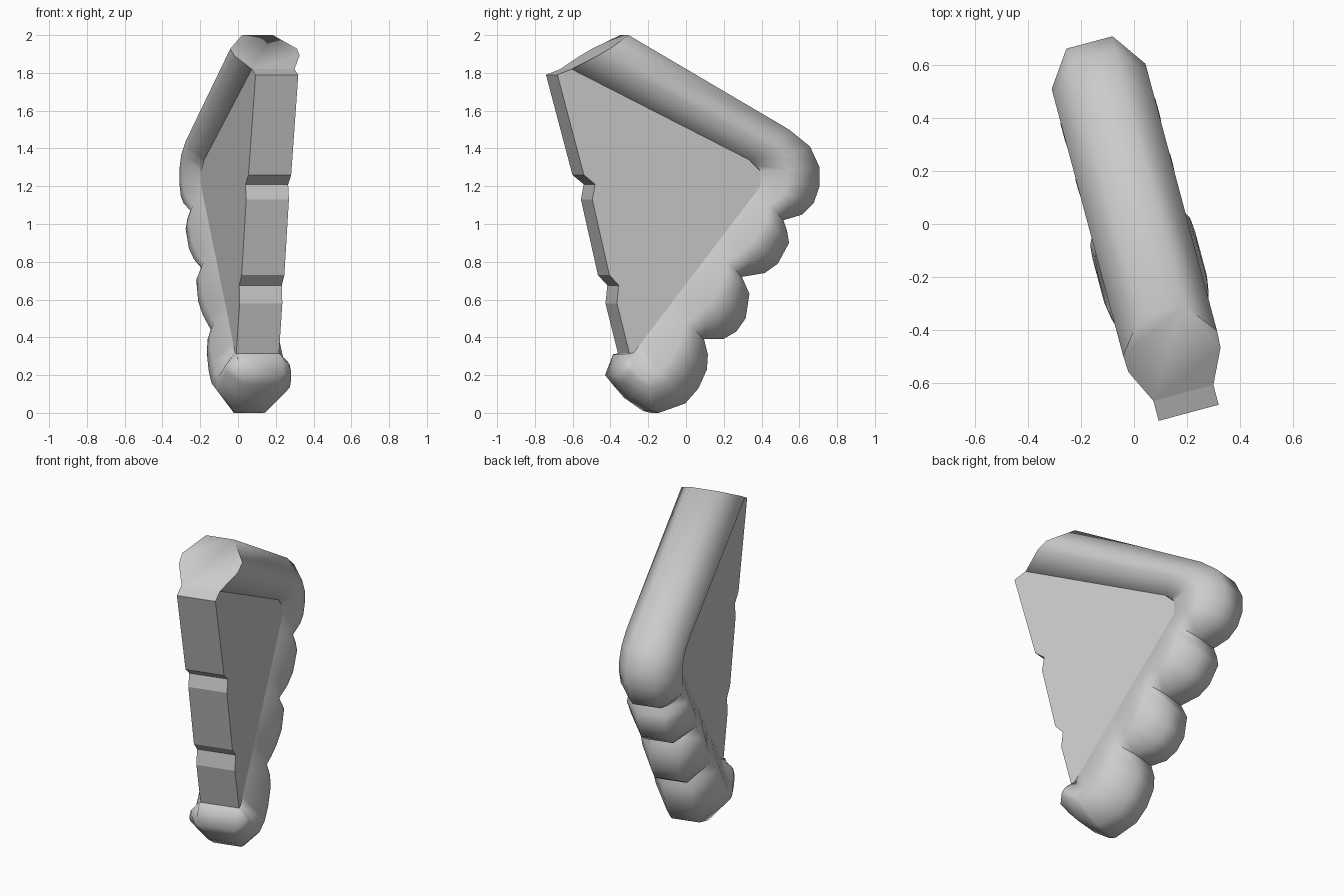
import bpy, bmesh, math
from mathutils import Matrix, Vector

if "Cube" in bpy.data.objects:
    bpy.data.objects.remove(bpy.data.objects["Cube"])

TURN = Matrix.Rotation(math.radians(15), 4, 'Z')
MID = 0.015          # centre of the thickness
HALF = 0.117         # half thickness of the slab

grey = bpy.data.materials.new("light_grey")
grey.diffuse_color = (0.6, 0.6, 0.6, 1)
grey.use_nodes = True
grey.node_tree.nodes["Principled BSDF"].inputs["Base Color"].default_value = grey.diffuse_color


def local(y):
    """Depth along the turned body."""
    return (y - 0.03) / 0.966


def finish(name, bm):
    bmesh.ops.remove_doubles(bm, verts=bm.verts, dist=0.0005)
    bmesh.ops.recalc_face_normals(bm, faces=bm.faces)
    bm.transform(TURN)
    me = bpy.data.meshes.new(name)
    bm.to_mesh(me)
    bm.free()
    me.materials.append(grey)
    ob = bpy.data.objects.new(name, me)
    bpy.context.collection.objects.link(ob)
    return ob


# Flat wedge with two notches in its front edge
outline = [(-0.685, 1.79), (-0.545, 1.26), (-0.485, 1.21), (-0.50, 1.13), (-0.41, 0.73),
           (-0.36, 0.675), (-0.37, 0.58), (-0.30, 0.30), (-0.28, 0.32), (0.39, 1.20),
           (0.39, 1.28), (0.33, 1.34), (-0.61, 1.82)]
bm = bmesh.new()
sides = [[bm.verts.new((MID + s * HALF, local(y), z)) for y, z in outline] for s in (-1, 1)]
for ring in sides:
    bm.faces.new(ring)
n = len(outline)
for i in range(n):
    j = (i + 1) % n
    bm.faces.new((sides[0][i], sides[0][j], sides[1][j], sides[1][i]))
finish("wedge_slab", bm)

# Rim stations: inner seam point, outer point, half width in the middle and outside
stations = [((-0.61, 1.82), (-0.30, 2.00), 0.183, 0.085),
            ((0.33, 1.34), (0.55, 1.50), 0.183, 0.085),
            ((0.37, 1.31), (0.66, 1.41), 0.183, 0.088),
            ((0.39, 1.28), (0.71, 1.30), 0.183, 0.09),
            ((0.39, 1.24), (0.71, 1.20), 0.183, 0.09)]

# Lower rim: three bulges, each outer point projected onto the straight seam
top, low = Vector((0.39, 1.20)), Vector((-0.28, 0.32))
axis = (low - top).normalized()
length = (low - top).length
bulges = [(0.68, 1.11, 0.18), (0.62, 1.05, 0.175), (0.52, 1.02, 0.16),
          (0.54, 0.96, 0.175), (0.55, 0.90, 0.185), (0.49, 0.79, 0.185),
          (0.42, 0.74, 0.175), (0.30, 0.72, 0.16), (0.34, 0.63, 0.185),
          (0.32, 0.50, 0.185), (0.27, 0.43, 0.175), (0.20, 0.39, 0.165),
          (0.10, 0.39, 0.165), (0.12, 0.31, 0.185), (0.115, 0.23, 0.195),
          (0.07, 0.13, 0.20), (0.00, 0.05, 0.20), (-0.14, 0.00, 0.20),
          (-0.18, 0.01, 0.20), (-0.28, 0.08, 0.19), (-0.34, 0.15, 0.18)]
for y, z, wide in bulges:
    p = Vector((y, z))
    s = min(max((p - top).dot(axis), 0), length)
    stations.append((top + axis * s, p, wide, 0.085))
stations += [(low, (-0.37, 0.20), 0.165, 0.125), (low, (-0.33, 0.31), 0.117, 0.117)]

# Rounded rim lofted through the stations
bm = bmesh.new()
rings = []
for inner, outer, wide, tip in stations:
    half = [(0, HALF), (0.4, wide * 0.98), (0.6, wide), (1, tip)]
    section = [(t, w) for t, w in half] + [(t, -w) for t, w in reversed(half)]
    rings.append([bm.verts.new((MID + w,
                                local(inner[0] + (outer[0] - inner[0]) * t),
                                inner[1] + (outer[1] - inner[1]) * t))
                  for t, w in section])
for a, b in zip(rings, rings[1:]):
    for i in range(8):
        j = (i + 1) % 8
        bm.faces.new((a[i], a[j], b[j], b[i]))
bm.faces.new(rings[0])
bm.faces.new(rings[-1])
rim = finish("rounded_rim", bm)
bpy.context.view_layer.objects.active = rim
rim.select_set(True)
bpy.ops.object.shade_smooth_by_angle(angle=math.radians(62))
